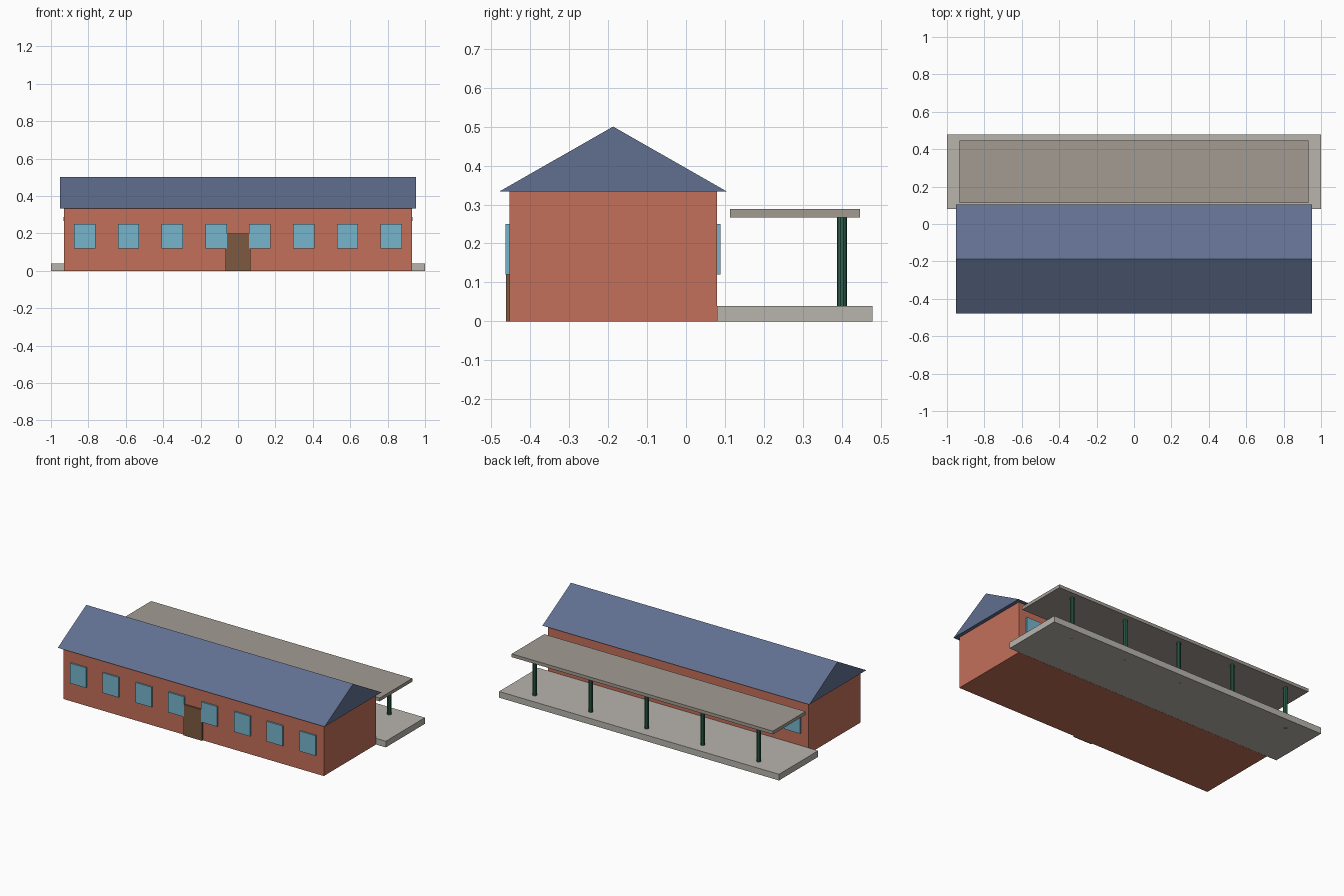
import bpy, bmesh

if "Cube" in bpy.data.objects:
    bpy.data.objects.remove(bpy.data.objects["Cube"])


def material(name, rgb):
    m = bpy.data.materials.new(name)
    m.diffuse_color = (*rgb, 1)
    m.use_nodes = True
    m.node_tree.nodes["Principled BSDF"].inputs["Base Color"].default_value = m.diffuse_color
    return m


BRICK = material("brick", (0.55, 0.16, 0.10))
SLATE = material("slate", (0.12, 0.16, 0.28))
GLASS = material("glass", (0.18, 0.46, 0.60))
WOOD = material("wood", (0.20, 0.10, 0.05))
STONE = material("stone", (0.48, 0.46, 0.42))
CANOPY = material("canopy_grey", (0.36, 0.33, 0.29))
GREEN = material("green_paint", (0.03, 0.13, 0.08))


def add_object(name, bm, mat):
    bmesh.ops.recalc_face_normals(bm, faces=bm.faces)
    mesh = bpy.data.meshes.new(name)
    bm.to_mesh(mesh)
    bm.free()
    mesh.materials.append(mat)
    ob = bpy.data.objects.new(name, mesh)
    bpy.context.collection.objects.link(ob)
    return ob


def box(name, x, y, z, mat):
    """Box given by its (min, max) range on each axis."""
    bm = bmesh.new()
    bmesh.ops.create_cube(bm, size=1)
    for v in bm.verts:
        for i, (lo, hi) in enumerate((x, y, z)):
            v.co[i] = lo if v.co[i] < 0 else hi
    return add_object(name, bm, mat)


FRONT, BACK = -0.453, 0.079
MID = (FRONT + BACK) / 2

# Brick hall
box("walls", (-0.93, 0.93), (FRONT, BACK), (0, 0.335), BRICK)

# Gable roof: triangular profile extruded along x
bm = bmesh.new()
profile = [(MID - 0.291, 0.334), (MID + 0.291, 0.334), (MID, 0.5)]
face = bm.faces.new([bm.verts.new((-0.953, y, z)) for y, z in profile])
ext = bmesh.ops.extrude_face_region(bm, geom=[face], use_keep_orig=True)
bmesh.ops.translate(bm, vec=(1.906, 0, 0),
                    verts=[g for g in ext["geom"] if isinstance(g, bmesh.types.BMVert)])
add_object("roof", bm, SLATE)

# Front door
box("door", (-0.067, 0.067), (FRONT - 0.0095, FRONT + 0.01), (0, 0.2), WOOD)

# Windows along both long walls
for side, wall in (("front", FRONT), ("back", BACK)):
    for i in range(8):
        x = -0.82 + i * 1.64 / 7
        box(f"{side}_window_{i + 1}", (x - 0.057, x + 0.057),
            (wall - 0.01, wall + 0.01), (0.12, 0.25), GLASS)

# Platform and its canopy
box("platform", (-1, 1), (0.08, 0.479), (0, 0.04), STONE)
box("canopy", (-0.933, 0.933), (0.113, 0.446), (0.267, 0.288), CANOPY)

# Canopy posts
for i in range(5):
    bm = bmesh.new()
    bmesh.ops.create_cone(bm, cap_ends=True, segments=10, radius1=0.013,
                          radius2=0.013, depth=0.27)
    bmesh.ops.translate(bm, verts=bm.verts, vec=(-0.8 + 0.4 * i, 0.4, 0.135))
    add_object(f"canopy_post_{i + 1}", bm, GREEN)
